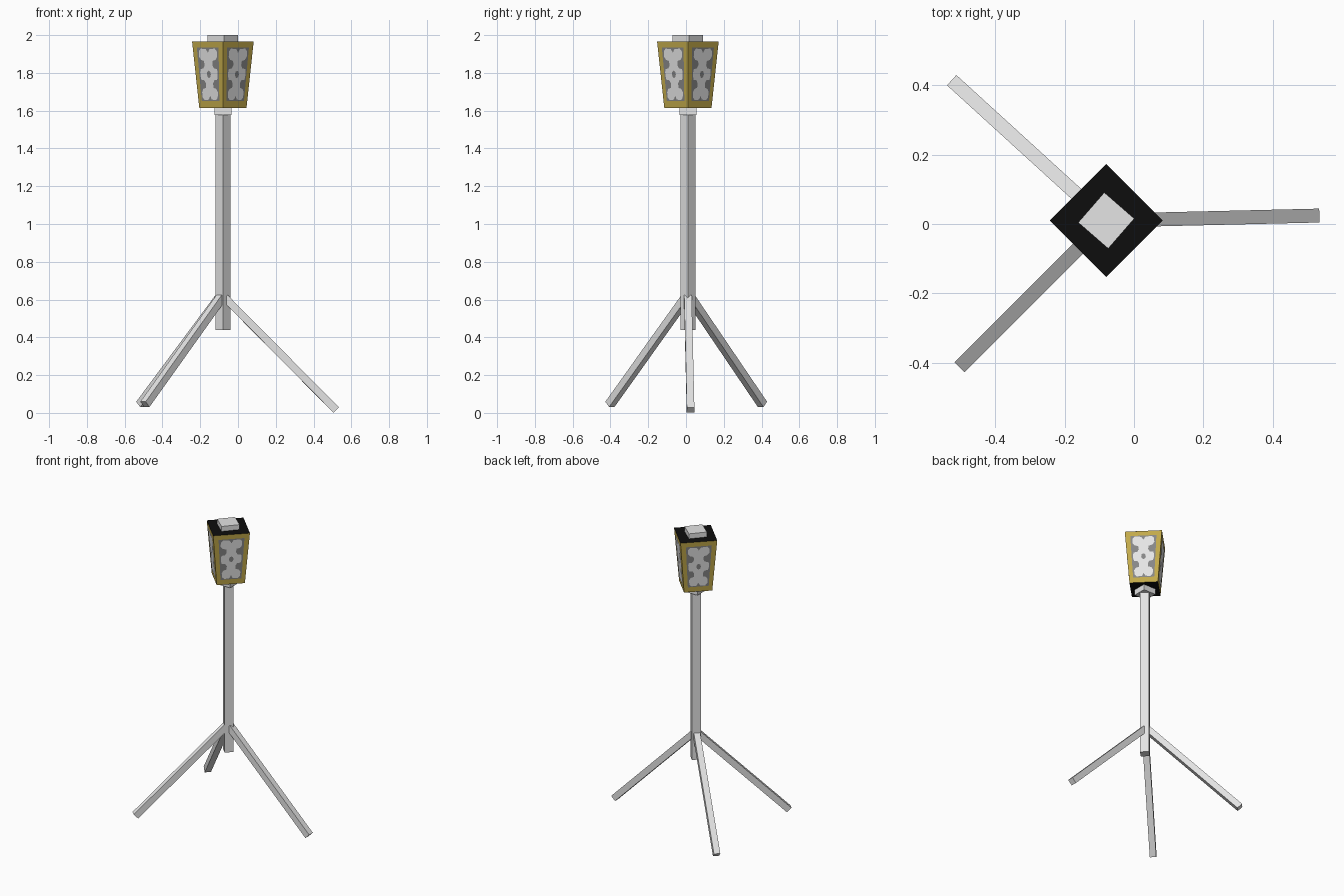
import bpy, bmesh, math
from mathutils import Vector, Matrix

if "Cube" in bpy.data.objects:
    bpy.data.objects.remove(bpy.data.objects["Cube"])

CX, CY = -0.08, 0.01


def material(name, rgb):
    m = bpy.data.materials.new(name)
    m.diffuse_color = (*rgb, 1)
    m.use_nodes = True
    m.node_tree.nodes["Principled BSDF"].inputs["Base Color"].default_value = m.diffuse_color
    return m


GREY = material("light_grey", (0.78, 0.78, 0.78))
DARK = material("panel_grey", (0.24, 0.24, 0.24))
GOLD = material("gold", (0.54, 0.40, 0.07))
BLACK = material("black", (0.004, 0.004, 0.004))


def mesh_object(name, verts, faces, mats):
    me = bpy.data.meshes.new(name)
    me.from_pydata([tuple(v) for v in verts], [], faces)
    ob = bpy.data.objects.new(name, me)
    bpy.context.collection.objects.link(ob)
    for m in mats:
        me.materials.append(m)
    return ob


def ring(radius, z, turn):
    """Square ring with given half diagonal."""
    return [Vector((CX + radius * math.cos(turn + k * math.pi / 2),
                    CY + radius * math.sin(turn + k * math.pi / 2), z)) for k in range(4)]


def square_prism(name, r0, z0, r1, z1, turn, mats):
    faces = [(3, 2, 1, 0), (4, 5, 6, 7)] + [(k, (k + 1) % 4, (k + 1) % 4 + 4, k + 4) for k in range(4)]
    return mesh_object(name, ring(r0, z0, turn) + ring(r1, z1, turn), faces, mats)


# Pole, collar and top cap
square_prism("pole", 0.04, 0.44, 0.04, 1.58, 0, [GREY])
square_prism("collar", 0.064, 1.577, 0.064, 1.616, math.pi / 4, [GREY])
square_prism("top_cap", 0.081, 1.965, 0.081, 2.0, math.radians(4), [GREY])

# Lantern body: black ends, gold sides
R0, Z0, R1, Z1 = 0.125, 1.615, 0.163, 1.966
lantern = square_prism("lantern", R0, Z0, R1, Z1, 0, [GOLD, BLACK])
for p in lantern.data.polygons:
    p.material_index = 1 if abs(p.normal.z) > 0.8 else 0

# Panel with fretwork on each side, mapped into the tapering face
half = [(0.16, 0.03), (0.65, 0.02), (0.84, 0.07), (0.86, 0.17), (0.70, 0.23), (0.42, 0.25),
        (0.38, 0.33), (0.52, 0.39), (0.82, 0.40), (0.88, 0.46)]
right = half + [(u, 1 - v) for u, v in reversed(half)]
outline = right + [(0, 0.90)] + [(-u, v) for u, v in reversed(right)] + [(0, 0.10)]
dot = [(0.20 * math.cos(a * math.pi / 4), 0.5 + 0.07 * math.sin(a * math.pi / 4)) for a in range(8)]
low, high = ring(R0, Z0, 0), ring(R1, Z1, 0)


def side_plate(name, k, points, offset, mat):
    a, b, c, d = low[k], low[(k + 1) % 4], high[(k + 1) % 4], high[k]
    n = (b - a).cross(d - a).normalized()
    verts = []
    for u, v in points:
        s, t = 0.5 + u * 0.36, 0.10 + v * 0.81
        verts.append(a.lerp(b, s).lerp(d.lerp(c, s), t) + n * offset)
    return mesh_object(name, verts, [tuple(range(len(verts)))], [mat])


for k in range(4):
    side_plate(f"panel_{k + 1}", k, [(-1, 0), (1, 0), (1, 1), (-1, 1)], 0.001, DARK)
    side_plate(f"panel_pattern_{k + 1}", k, outline, 0.002, GREY)
    side_plate(f"pattern_centre_{k + 1}", k, dot, 0.003, DARK)


# Tripod legs: square bars with square-cut ends
def leg(name, start, end, width=0.04):
    a, b = Vector(start), Vector(end)
    axis = (b - a).normalized()
    side = axis.cross(Vector((0, 0, 1))).normalized()
    up = side.cross(axis)
    bm = bmesh.new()
    frame = Matrix((side, axis, up)).transposed().to_4x4()
    frame.translation = (a + b) / 2
    scale = Matrix.Diagonal((width, (b - a).length, width, 1))
    bmesh.ops.create_cube(bm, size=1, matrix=frame @ scale)
    ob = mesh_object(name, [], [], [GREY])
    bm.to_mesh(ob.data)
    bm.free()


leg("right_leg", (-0.07, 0.01, 0.61), (0.52, 0.024, 0.015))
leg("back_leg", (-0.095, 0.022, 0.61), (-0.515, 0.405, 0.045))
leg("front_leg", (-0.09, 0.0, 0.61), (-0.493, -0.403, 0.045))
